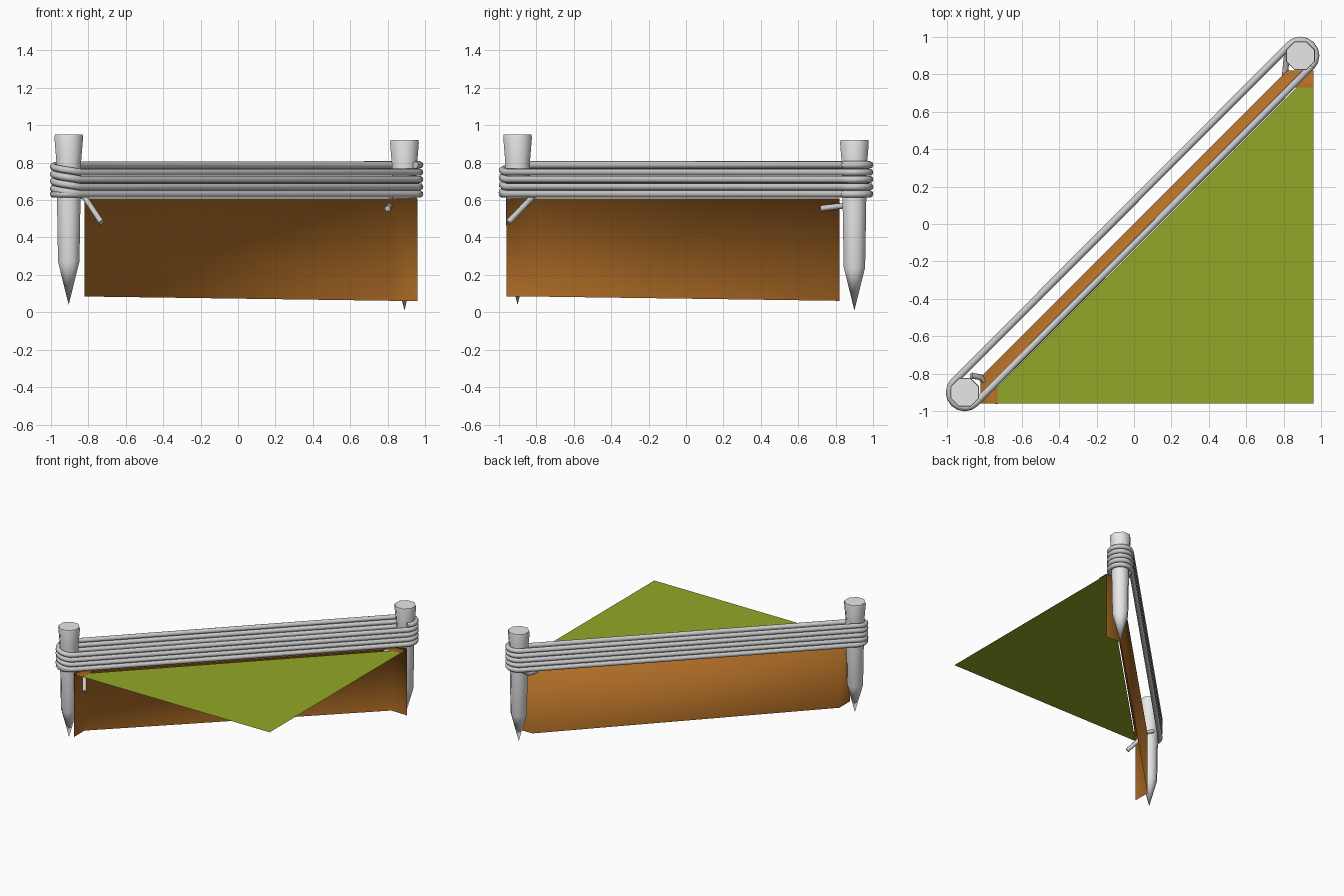
import bpy, bmesh, math
from mathutils import Vector

if "Cube" in bpy.data.objects:
    bpy.data.objects.remove(bpy.data.objects["Cube"])


def material(name, rgb):
    m = bpy.data.materials.new(name)
    m.use_nodes = True
    m.diffuse_color = (*rgb, 1)
    m.node_tree.nodes["Principled BSDF"].inputs["Base Color"].default_value = (*rgb, 1)
    return m


STONE = material("pale grey", (0.8, 0.8, 0.8))
ROPE = material("rope grey", (0.6, 0.6, 0.6))
EARTH = material("earth brown", (0.45, 0.16, 0.02))
GRASS = material("grass green", (0.29, 0.39, 0.02))


def add_mesh(name, bm, mat, angle=None):
    me = bpy.data.meshes.new(name)
    bm.to_mesh(me)
    bm.free()
    me.materials.append(mat)
    ob = bpy.data.objects.new(name, me)
    bpy.context.collection.objects.link(ob)
    if angle:
        bpy.ops.object.select_all(action="DESELECT")
        ob.select_set(True)
        bpy.context.view_layer.objects.active = ob
        bpy.ops.object.shade_smooth_by_angle(angle=math.radians(angle))
    return ob


# Pointed stakes: (radius, height) rings swept around the axis
POSTS = {"left_stake": Vector((0.89, 0.9, 0.01)), "right_stake": Vector((-0.905, -0.9, 0.04))}
PROFILE = [(0.062, 0.23), (0.068, 0.56), (0.072, 0.77), (0.083, 0.895), (0.08, 0.91)]
SIDES = 8


def stake(name, base):
    bm = bmesh.new()
    tip = bm.verts.new(base)
    rings = []
    for r, z in PROFILE:
        ring = []
        for i in range(SIDES):
            a = math.tau * (i + 0.5) / SIDES
            ring.append(bm.verts.new(base + Vector((r * math.cos(a), r * math.sin(a), z))))
        rings.append(ring)
    for i in range(SIDES):
        j = (i + 1) % SIDES
        bm.faces.new((tip, rings[0][j], rings[0][i]))
        for lo, hi in zip(rings, rings[1:]):
            bm.faces.new((lo[i], lo[j], hi[j], hi[i]))
    bm.faces.new(rings[-1])
    add_mesh(name, bm, STONE, 50)


for name, base in POSTS.items():
    stake(name, base)


# Earth bank: upright sheet with short end returns and a narrow lip on top
E, C, L, TOP = 0.96, 0.82, 0.73, 0.607
outer = [(-C, -E), (-C, -C), (C, C), (E, C)]
inner = [(-L, -E), (-L, -L - 0.127), (L + 0.127, L), (E, L)]
bm = bmesh.new()
foot = [bm.verts.new((x, y, 0.073 - 0.014 * x)) for x, y in outer]
crest = [bm.verts.new((x, y, TOP)) for x, y in outer]
lip = [bm.verts.new((x, y, TOP)) for x, y in inner]
for i in range(3):
    bm.faces.new((foot[i + 1], foot[i], crest[i], crest[i + 1]))
    bm.faces.new((crest[i + 1], crest[i], lip[i], lip[i + 1]))
add_mesh("earth_bank", bm, EARTH, 100)

# Grass corner
bm = bmesh.new()
bm.faces.new([bm.verts.new((x, y, 0.6)) for x, y in ((-C, -E), (E, -E), (E, C))])
add_mesh("grass_corner", bm, GRASS)


# Rope wound round both stakes
def rope(name, points, radius):
    cu = bpy.data.curves.new(name, "CURVE")
    cu.dimensions = "3D"
    cu.bevel_depth = radius
    cu.bevel_resolution = 2
    cu.use_fill_caps = True
    sp = cu.splines.new("POLY")
    sp.points.add(len(points) - 1)
    for p, co in zip(sp.points, points):
        p.co = (*co, 1)
        p.radius = 1
    sp.use_smooth = True
    cu.materials.append(ROPE)
    ob = bpy.data.objects.new(name, cu)
    bpy.context.collection.objects.link(ob)


TURNS, PITCH, WRAP, STEPS = 5, 0.039, 0.082, 8
path = []
for turn in range(TURNS):
    z = 0.788 - turn * PITCH
    for base, start, drop in ((POSTS["left_stake"], -45, 0), (POSTS["right_stake"], 135, PITCH)):
        for k in range(STEPS + 1):
            a = math.radians(start + 180 * k / STEPS)
            fall = drop * k / STEPS if turn < TURNS - 1 else 0
            path.append((base.x + WRAP * math.cos(a), base.y + WRAP * math.sin(a), z - fall))
path.append((path[0][0], path[0][1], path[-1][2]))
rope("rope_winding", path, 0.0195)

# Loose rope ends
rope("right_rope_end", [(-0.87, -0.81, 0.64), (-0.82, -0.82, 0.615), (-0.73, -0.95, 0.48)], 0.016)
rope("left_rope_end", [(0.83, 0.95, 0.63), (0.815, 0.88, 0.575), (0.80, 0.72, 0.555)], 0.016)
